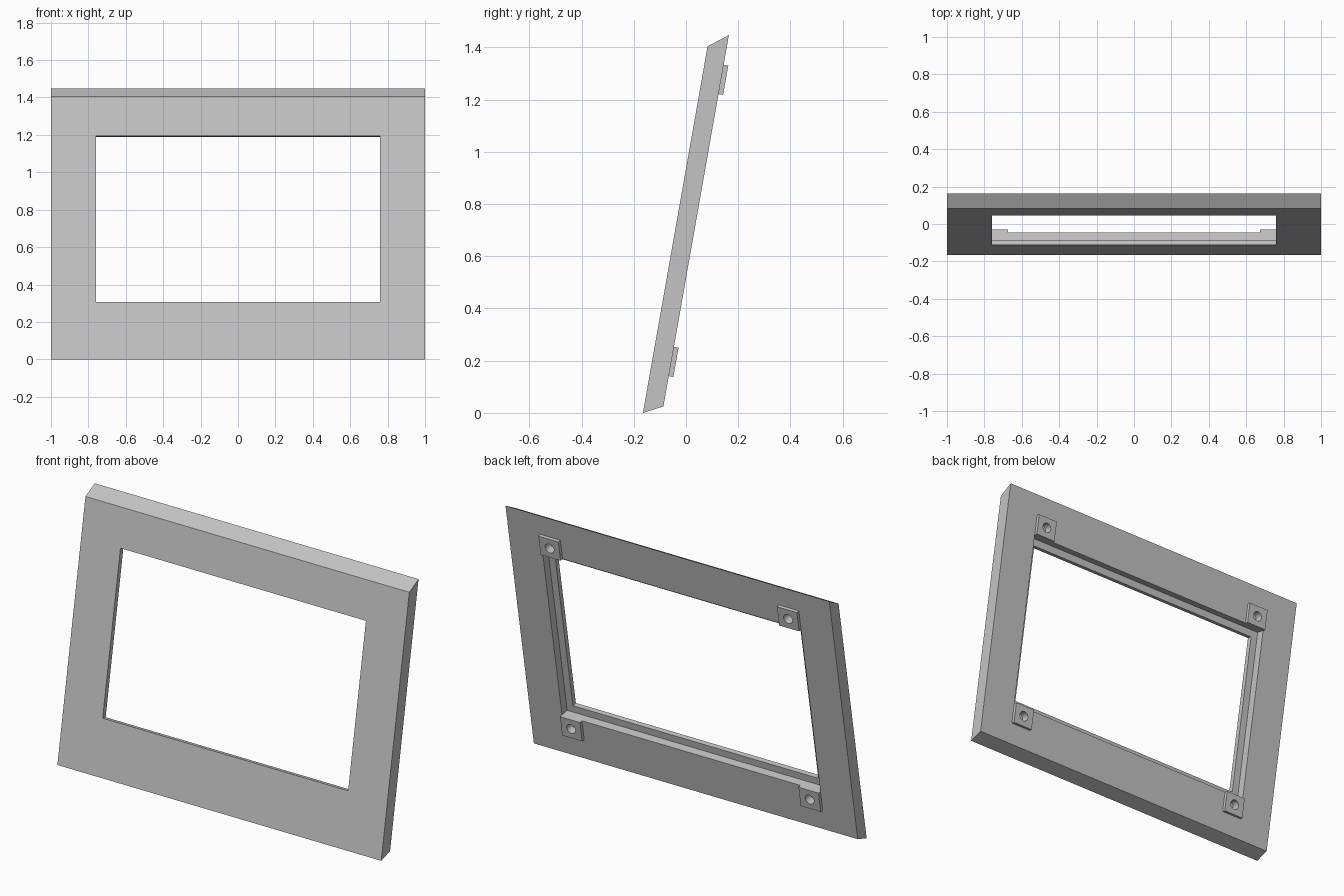
import bpy, bmesh
from math import radians
from mathutils import Matrix, Vector

cube = bpy.data.objects.get("Cube")
if cube:
    bpy.data.objects.remove(cube, do_unlink=True)

# Plain grey material
grey = bpy.data.materials.new("matte_grey")
grey.use_nodes = True
COLOUR = (0.55, 0.55, 0.55, 1)
grey.diffuse_color = COLOUR
grey.node_tree.nodes["Principled BSDF"].inputs["Base Color"].default_value = COLOUR

# Panel space: x across, y depth from the front face, z up the slope
LEAN = Matrix.Translation((0, -0.165, 0)) @ Matrix.Rotation(radians(-10), 4, "X")
THICK = 0.073
LIP = 0.027
TAB_BACK = 0.091


def finish(name, bm):
    bmesh.ops.transform(bm, matrix=LEAN, verts=bm.verts)
    bmesh.ops.recalc_face_normals(bm, faces=bm.faces)
    mesh = bpy.data.meshes.new(name)
    bm.to_mesh(mesh)
    bm.free()
    mesh.materials.append(grey)
    obj = bpy.data.objects.new(name, mesh)
    bpy.context.collection.objects.link(obj)
    return obj


def prism(name, profile, x0, x1):
    """Extrude a (depth, height) profile sideways."""
    bm = bmesh.new()
    face = bm.faces.new([bm.verts.new((x0, y, z)) for y, z in profile])
    new = bmesh.ops.extrude_face_region(bm, geom=[face])["geom"]
    moved = [v for v in new if isinstance(v, bmesh.types.BMVert)]
    bmesh.ops.translate(bm, verts=moved, vec=Vector((x1 - x0, 0, 0)))
    return finish(name, bm)


def box(name, x0, x1, y0, y1, z0, z1):
    return prism(name, [(y0, z0), (y1, z0), (y1, z1), (y0, z1)], x0, x1)


def hole_cutter(x, z):
    """Round cutter for a blind screw hole."""
    y0, y1 = 0.045, 0.12
    bm = bmesh.new()
    place = Matrix.Translation((x, (y0 + y1) / 2, z)) @ Matrix.Rotation(radians(90), 4, "X")
    bmesh.ops.create_cone(bm, cap_ends=True, segments=32, radius1=0.027,
                          radius2=0.027, depth=y1 - y0, matrix=place)
    return finish("hole_cutter", bm)


def cut(obj, cutter):
    mod = obj.modifiers.new("cut", "BOOLEAN")
    mod.operation = "DIFFERENCE"
    mod.solver = "EXACT"
    mod.object = cutter
    bpy.context.view_layer.update()
    graph = bpy.context.evaluated_depsgraph_get()
    mesh = bpy.data.meshes.new_from_object(obj.evaluated_get(graph))
    obj.modifiers.clear()
    obj.data = mesh


# Leaning frame panel with slanted top and bottom edges
frame = prism("frame_panel", [(0, 0), (THICK, 0.038), (THICK, 1.482), (0, 1.426)], -1, 1)

# Window opening, then a wider recess from the back
cutters = [box("opening_cutter", -0.758, 0.758, -0.1, 0.2, 0.31, 1.213),
           box("recess_cutter", -0.798, 0.798, LIP, 0.2, 0.27, 1.253)]
for c in cutters:
    cut(frame, c)

# Four mounting tabs with screw holes beside the recess corners
for level, z0 in (("lower", 0.156), ("upper", 1.253)):
    for side, sign in (("left", 1), ("right", -1)):
        x0, x1 = sorted((sign * 0.675, sign * 0.798))
        z1 = z0 + 0.114
        tab = box(f"{level}_{side}_tab", x0, x1, THICK, TAB_BACK, z0, z1)
        hole = hole_cutter((x0 + x1) / 2, (z0 + z1) / 2)
        cut(tab, hole)
        cut(frame, hole)
        cutters.append(hole)

for c in cutters:
    bpy.data.objects.remove(c, do_unlink=True)
